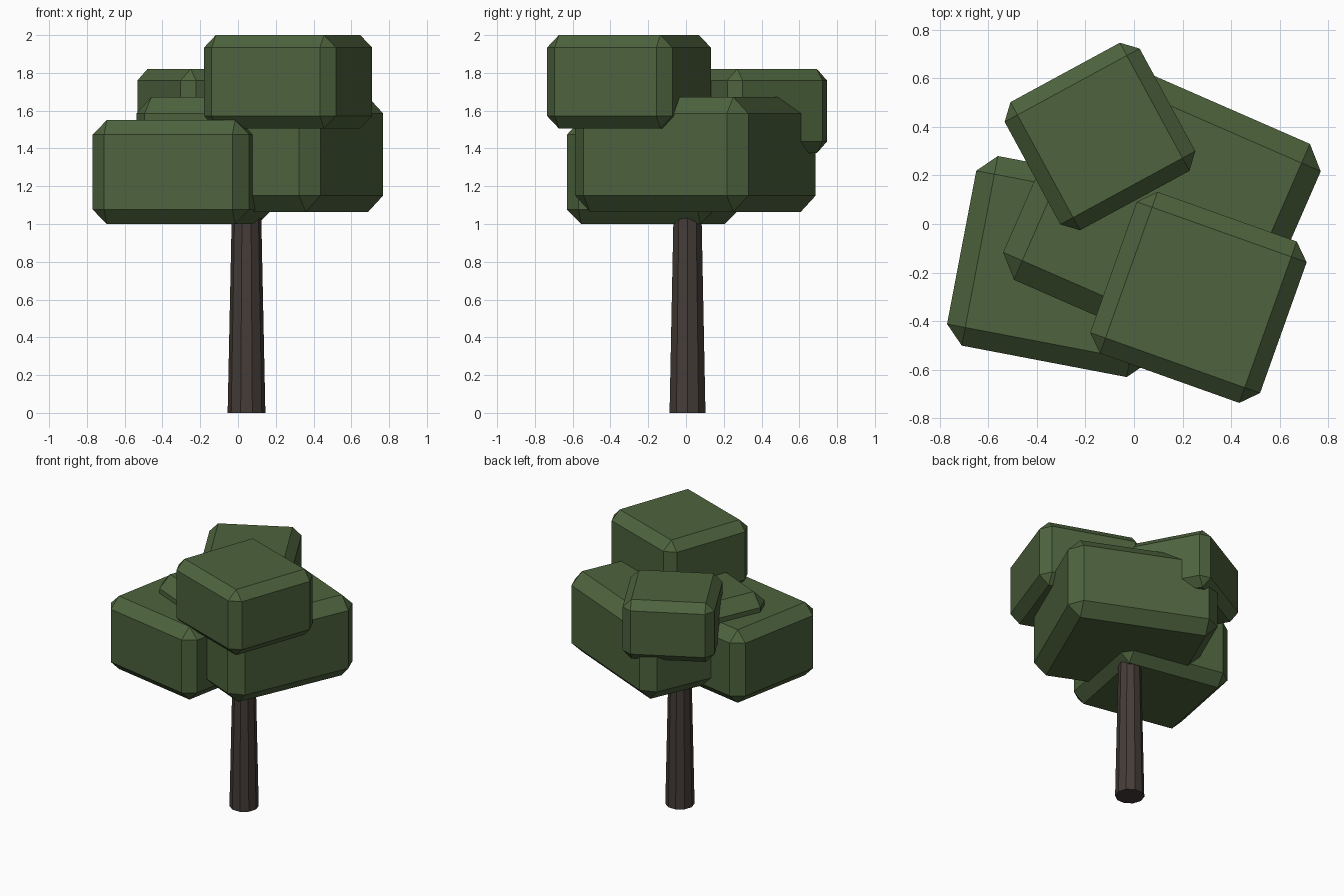
import bpy, bmesh, math
from mathutils import Matrix

if "Cube" in bpy.data.objects:
    bpy.data.objects.remove(bpy.data.objects["Cube"])


def material(name, rgb):
    m = bpy.data.materials.new(name)
    m.diffuse_color = (*rgb, 1)
    m.use_nodes = True
    m.node_tree.nodes["Principled BSDF"].inputs["Base Color"].default_value = m.diffuse_color
    return m


leaf = material("leaf green", (0.075, 0.125, 0.047))
bark = material("bark brown", (0.058, 0.045, 0.038))


def add_object(name, bm, mat):
    mesh = bpy.data.meshes.new(name)
    bm.to_mesh(mesh)
    bm.free()
    mesh.materials.append(mat)
    obj = bpy.data.objects.new(name, mesh)
    bpy.context.collection.objects.link(obj)
    return obj


def foliage(name, centre, size, angle, bevel):
    """Chamfered block turned about z."""
    bm = bmesh.new()
    bmesh.ops.create_cube(bm, size=1, matrix=Matrix.Diagonal((*size, 1)))
    bmesh.ops.bevel(bm, geom=bm.edges[:], offset=bevel, segments=1,
                    affect='EDGES', clamp_overlap=True)
    obj = add_object(name, bm, leaf)
    obj.location = centre
    obj.rotation_euler.z = math.radians(angle)


# Leaf blocks
foliage("foliage_low_left", (-0.295, -0.175, 1.275), (0.843, 0.794, 0.55), -10.8, 0.076)
foliage("foliage_core", (0.115, 0.05, 1.368), (1.064, 1.0, 0.607), -23.6, 0.086)
foliage("foliage_top_right", (0.265, -0.302, 1.753), (0.742, 0.705, 0.495), -19.6, 0.067)
foliage("foliage_back", (-0.14, 0.36, 1.598), (0.632, 0.6, 0.445), 28.5, 0.06)

# Tapered ten-sided trunk, its top hidden inside the leaves
height = 1.1
bm = bmesh.new()
bmesh.ops.create_cone(bm, cap_ends=True, segments=10, radius1=0.1, radius2=0.077,
                      depth=height,
                      matrix=Matrix.Translation((0.045, 0.008, height / 2))
                      @ Matrix.Rotation(math.pi / 2, 4, 'Z'))
add_object("trunk", bm, bark)
